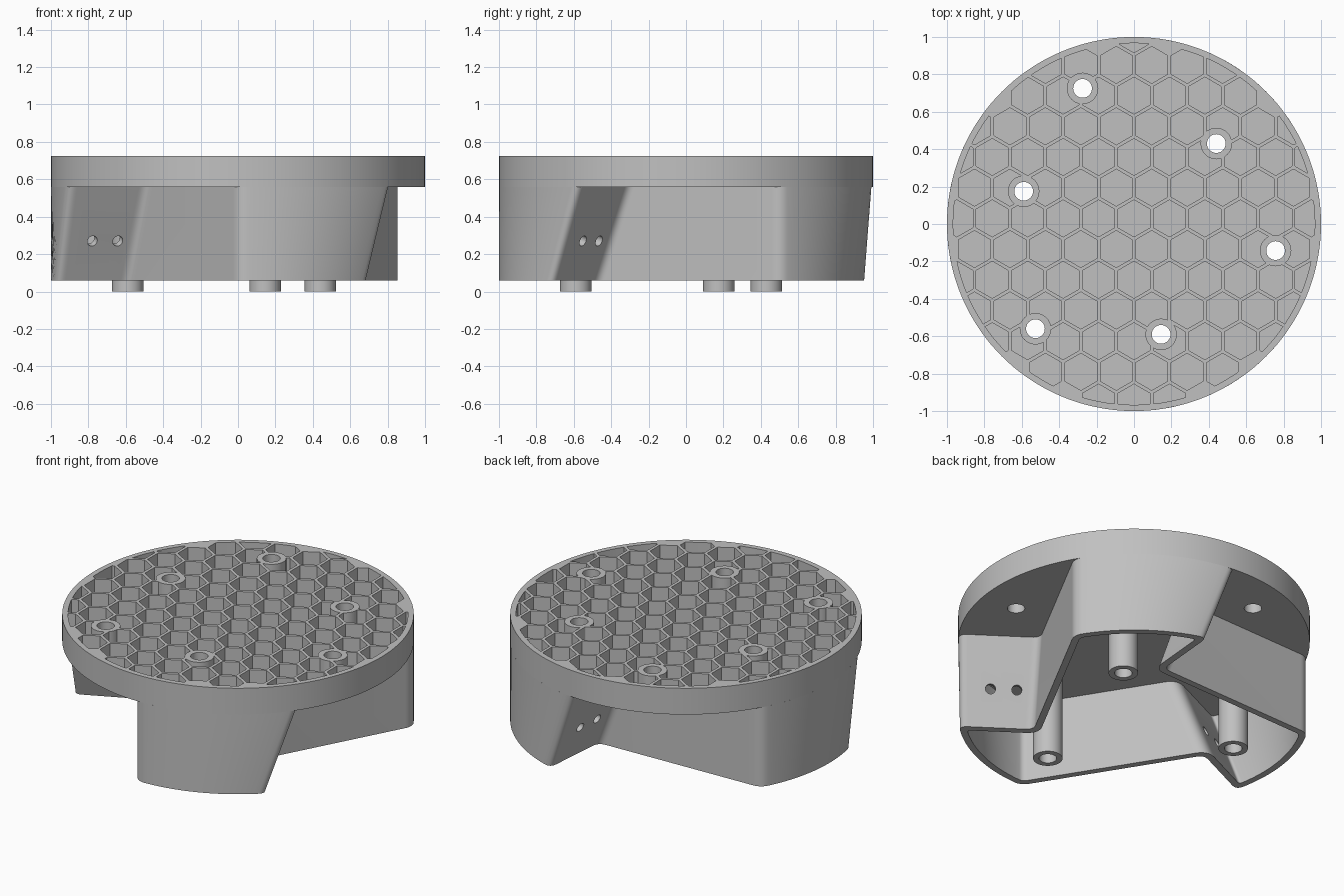
import bpy, bmesh
from math import sin, cos, radians, sqrt, atan2, pi
from mathutils import Vector, Matrix

cube = bpy.data.objects.get("Cube")
if cube:
    bpy.data.objects.remove(cube)

grey = bpy.data.materials.new("plain grey")
grey.use_nodes = True
grey.diffuse_color = (0.53, 0.53, 0.53, 1)
grey.node_tree.nodes["Principled BSDF"].inputs["Base Color"].default_value = grey.diffuse_color

DECK_LOW, DECK_FLOOR, DECK_TOP, SKIRT_LOW = 0.56, 0.60, 0.725, 0.06
WALL, HOLE, BOSS = 0.04, 0.05, 0.084
BOSSES = [(-0.59, 0.175), (0.145, -0.59), (0.44, 0.43)]
DECK_HOLES = [(-0.275, 0.725), (0.757, -0.142), (-0.527, -0.56)]


def polar(deg, r=1.0):
    return Vector((r * cos(radians(deg)), r * sin(radians(deg))))


def strip(bm, low, high):
    for i in range(len(low)):
        j = (i + 1) % len(low)
        bm.faces.new((low[i], low[j], high[j], high[i]))


def finish(bm, name):
    bmesh.ops.recalc_face_normals(bm, faces=bm.faces)
    mesh = bpy.data.meshes.new(name)
    bm.to_mesh(mesh)
    bm.free()
    mesh.materials.append(grey)
    obj = bpy.data.objects.new(name, mesh)
    bpy.context.collection.objects.link(obj)
    return obj


def prisms(name, sides, r, z0, z1, centres=((0, 0),)):
    """Upright prisms or cylinders, one at each centre."""
    bm = bmesh.new()
    for x, y in centres:
        flat = [polar(90 + 360 * i / sides, r) + Vector((x, y)) for i in range(sides)]
        low, high = [[bm.verts.new((p.x, p.y, z)) for p in flat] for z in (z0, z1)]
        strip(bm, low, high)
        bm.faces.new(low[::-1])
        bm.faces.new(high)
    return finish(bm, name)


def boolean(obj, cutter, operation="DIFFERENCE"):
    mod = obj.modifiers.new("cut", "BOOLEAN")
    mod.operation = operation
    mod.solver = "EXACT"
    mod.object = cutter
    bpy.context.view_layer.objects.active = obj
    bpy.ops.object.modifier_apply(modifier=mod.name)


def smooth(obj):
    bpy.ops.object.select_all(action="DESELECT")
    obj.select_set(True)
    bpy.context.view_layer.objects.active = obj
    bpy.ops.object.shade_smooth_by_angle(angle=radians(28))


# Honeycomb pockets, trimmed by the rim and by a collar round each hole
pitch = 0.1895
row = pitch * sqrt(3) / 2
cells = []
for j in range(-7, 8):
    for i in range(-7, 8):
        c = Vector(((i + 0.5 * (j % 2)) * pitch, 0.03 + j * row))
        if c.length < 1.02:
            cells.append(c)
pockets = prisms("pocket_cutter", 6, 0.171 / sqrt(3), DECK_FLOOR, 0.8, cells)
rim = prisms("rim_trimmer", 128, 0.967, 0.5, 0.9)
collars = prisms("collar_trimmer", 40, BOSS, 0.5, 0.9, BOSSES + DECK_HOLES)
bores = prisms("bore_cutter", 40, HOLE, -0.2, 1, BOSSES + DECK_HOLES)
boolean(pockets, rim, "INTERSECT")
boolean(pockets, collars)

# Round deck with honeycomb top
deck = prisms("honeycomb_deck", 144, 1, DECK_LOW, DECK_TOP)
boolean(deck, pockets)
boolean(deck, bores)

# Three hollow bosses
bosses = prisms("bosses", 40, BOSS, 0, DECK_LOW, BOSSES)
boolean(bosses, bores)

# Three-lobed skirt: each notch has one upright and one leaning wall
UPRIGHT, LEAN, TILT = polar(62), polar(-35), radians(20)
UP_IN = polar(62 + 90)
LEAN_IN = polar(-35 - 90)


def drop(z):
    return (DECK_LOW - z) * math_tan


math_tan = sin(TILT) / cos(TILT)


def bend(a, b, c, n=8):
    """Rounded corner from a to c around b."""
    return [a.lerp(b, i / n).lerp(b.lerp(c, i / n), i / n) for i in range(n + 1)]


def outline(z, inset, corner_round, end_round):
    r = 1 - inset
    pa = polar(30) + UP_IN * inset
    pb = LEAN_IN * (drop(z) + inset / cos(TILT))
    corner = pa + UPRIGHT * ((pb - pa).cross(LEAN) / UPRIGHT.cross(LEAN))

    def rim_point(d):
        k = corner.dot(d)
        return corner + d * (sqrt(k * k - corner.length_squared + r * r) - k)

    lean_end, up_end = rim_point(LEAN), rim_point(UPRIGHT)
    turn = end_round / r
    start = atan2(up_end.y, up_end.x) + turn
    stop = atan2(lean_end.y, lean_end.x) + 2 * pi / 3 - turn
    before = r * Vector((cos(stop - 2 * pi / 3), sin(stop - 2 * pi / 3)))
    after = r * Vector((cos(start), sin(start)))
    lobe = bend(before, lean_end, lean_end - LEAN * end_round)
    lobe += bend(corner + LEAN * corner_round, corner, corner + UPRIGHT * corner_round)
    lobe += bend(up_end - UPRIGHT * end_round, up_end, after)
    for i in range(1, 24):
        a = start + (stop - start) * i / 24
        lobe.append(r * Vector((cos(a), sin(a))))
    ring = []
    for k in range(3):
        spin = Matrix.Rotation(2 * pi * k / 3, 2)
        ring += [spin @ p for p in lobe]
    return ring


bm = bmesh.new()
rings = []
for z, inset, corner_round, end_round in (
        (DECK_LOW, 0, 0.05, 0.05), (SKIRT_LOW, 0, 0.05, 0.05),
        (SKIRT_LOW, WALL, 0.08, 0.025), (DECK_LOW, WALL, 0.08, 0.025)):
    rings.append([bm.verts.new((p.x, p.y, z))
                  for p in outline(z, inset, corner_round, end_round)])
for k in range(4):
    strip(bm, rings[k], rings[(k + 1) % 4])
skirt = finish(bm, "lobed_skirt")

# Pairs of small holes through each leaning wall
pins = prisms("pin_cutter", 24, 0.029, -0.1, 0.1)
normal = Vector((-LEAN_IN.x * cos(TILT), -LEAN_IN.y * cos(TILT), -sin(TILT)))
aim = normal.to_track_quat("Z", "Y").to_matrix().to_4x4()
for k in range(3):
    for r in (0.81, 0.66):
        p = LEAN * r + LEAN_IN * drop(0.27)
        place = Matrix.Translation((p.x, p.y, 0.27)) @ aim
        pins.matrix_world = Matrix.Rotation(2 * pi * k / 3, 4, "Z") @ place
        bpy.context.view_layer.update()
        boolean(skirt, pins)

for helper in (pockets, rim, collars, bores, pins):
    bpy.data.objects.remove(helper)
for part in (deck, bosses, skirt):
    smooth(part)
